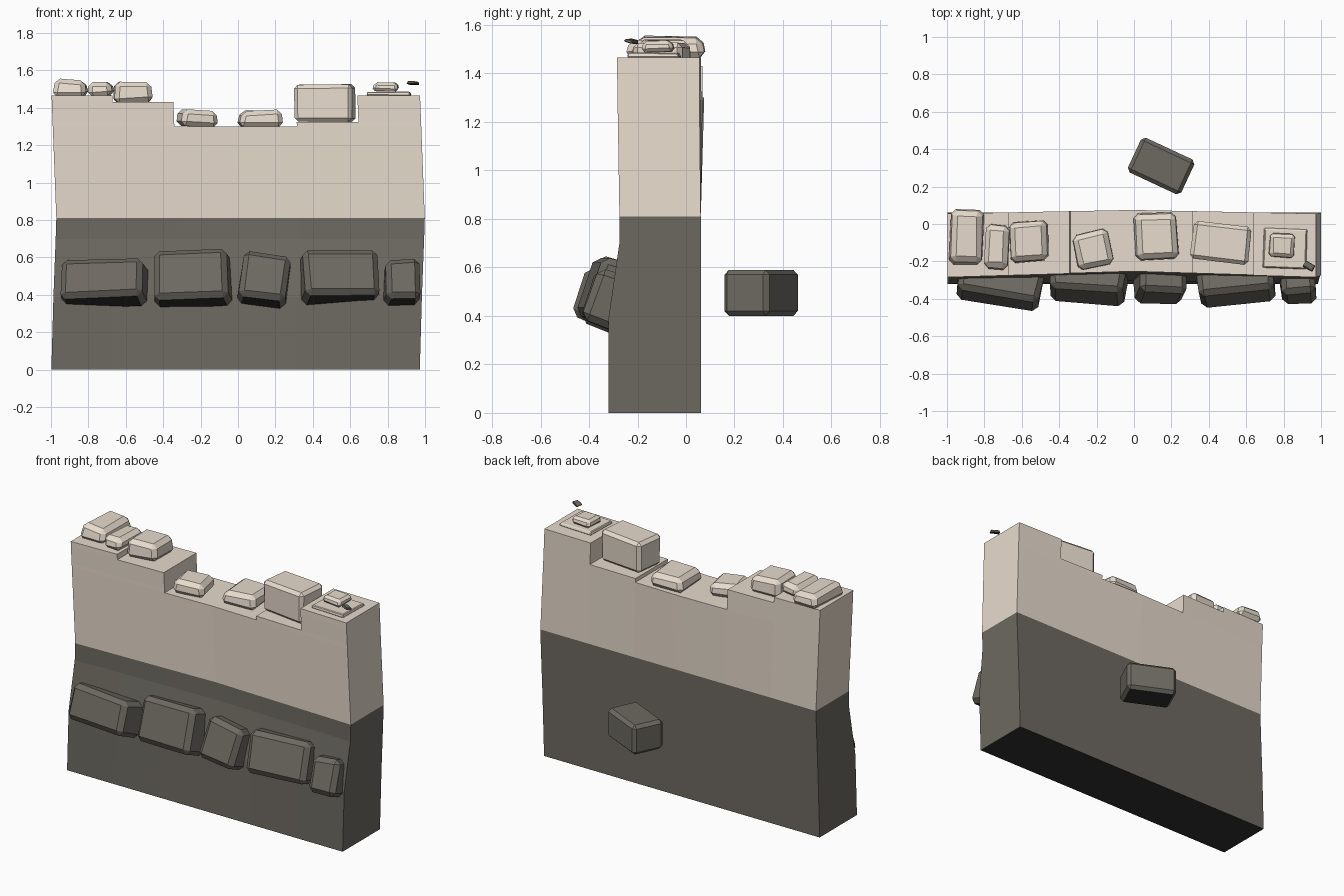
import bpy
import bmesh
import math
import random
from mathutils import Matrix, Vector

random.seed(4)
if "Cube" in bpy.data.objects:
    bpy.data.objects.remove(bpy.data.objects["Cube"])


def material(name, color):
    m = bpy.data.materials.new(name)
    m.use_nodes = True
    m.diffuse_color = (*color, 1)
    m.node_tree.nodes["Principled BSDF"].inputs["Base Color"].default_value = (*color, 1)
    return m


LIGHT = material("pale sandstone", (0.80, 0.71, 0.61))
DARK = material("dark grey stone", (0.155, 0.144, 0.122))
BLACK = material("black underside", (0.03, 0.03, 0.03))


def finish(name, bm, *mats):
    mesh = bpy.data.meshes.new(name)
    bmesh.ops.recalc_face_normals(bm, faces=bm.faces)
    bm.to_mesh(mesh)
    bm.free()
    for m in mats:
        mesh.materials.append(m)
    ob = bpy.data.objects.new(name, mesh)
    bpy.context.collection.objects.link(ob)
    return ob


# Wall: columns of cells with a stepped top, bent by a warp
COLS = [-0.985, -0.66, -0.335, 0, 0.32, 0.65, 0.985]
TOPS = [1.465, 1.43, 1.30, 1.30, 1.325, 1.465]
LEVELS = [0, 0.39, 0.70, 0.81, 1.30, 1.325, 1.43, 1.465]
FRONT = [-0.32, -0.32, -0.275, -0.275, -0.283, -0.283, -0.285, -0.285]


def wall_point(i, j, k):
    x, z = COLS[i], LEVELS[k]
    bow = 1 - abs(x)
    if j:
        y = 0.055 + 0.02 * bow if z > 0.81 else 0.061
    else:
        y = FRONT[k] + 0.03 * bow * min(z / 0.8, 1)
    shift = 0.027 * (1 - min(abs(z - 0.8) / 0.7, 1)) - 0.013
    return Vector((x + shift, y, z))


def solid(i, k):
    return 0 <= i < len(TOPS) and 0 <= k < len(LEVELS) - 1 and LEVELS[k + 1] <= TOPS[i]


def build_wall():
    bm = bmesh.new()
    verts = {}

    def quad(keys, mat):
        for key in keys:
            if key not in verts:
                verts[key] = bm.verts.new(wall_point(*key))
        bm.faces.new([verts[key] for key in keys]).material_index = mat

    for i in range(len(TOPS)):
        for k in range(len(LEVELS) - 1):
            if not solid(i, k):
                continue
            mat = 0 if LEVELS[k] >= 0.81 else 1
            for j in (0, 1):
                quad([(i, j, k), (i + 1, j, k), (i + 1, j, k + 1), (i, j, k + 1)], mat)
            for side in (0, 1):
                if not solid(i + 2 * side - 1, k):
                    s = i + side
                    quad([(s, 0, k), (s, 1, k), (s, 1, k + 1), (s, 0, k + 1)], mat)
                if not solid(i, k + 2 * side - 1):
                    s = k + side
                    quad([(i, 0, s), (i + 1, 0, s), (i + 1, 1, s), (i, 1, s)], mat if side else 2)
    finish("wall", bm, LIGHT, DARK, BLACK)


def stone(name, mat, center, size, yaw=0, pitch=0, roll=0, taper=0.88, bevel=0.025, jitter=0.008):
    """Chipped block that narrows towards its local top; dark ones are black beneath."""
    bm = bmesh.new()
    bmesh.ops.create_cube(bm, size=1)
    for v in bm.verts:
        t = taper if v.co.z > 0 else 1
        v.co = Vector((v.co.x * size[0] * t, v.co.y * size[1] * t, v.co.z * size[2]))
        v.co += Vector([random.uniform(-jitter, jitter) for _ in range(3)])
    bmesh.ops.bevel(bm, geom=bm.edges[:], offset=bevel, segments=1, affect='EDGES', profile=0.5)
    turn = [Matrix.Rotation(math.radians(a), 4, ax) for a, ax in ((yaw, 'Z'), (pitch, 'X'), (roll, 'Z'))]
    bm.transform(Matrix.Translation(center) @ turn[0] @ turn[1] @ turn[2])
    bm.normal_update()
    for f in bm.faces:
        f.material_index = int(mat == DARK and f.normal.z < -0.9)
    return finish(name, bm, mat, BLACK)


build_wall()

# Dark boulders set into the sloping front
for n, (x, z, w, h, y, yaw, roll) in enumerate([
        (-0.718, 0.468, 0.46, 0.225, -0.325, -9, 1),
        (-0.25, 0.49, 0.42, 0.29, -0.31, -5, 2),
        (0.143, 0.48, 0.265, 0.275, -0.315, 0, -8),
        (0.545, 0.497, 0.42, 0.27, -0.315, 4, 2),
        (0.878, 0.467, 0.19, 0.23, -0.315, 6, -1)], 1):
    stone(f"front_boulder_{n}", DARK, (x, y, z), (w, h, 0.18), yaw, 72, roll, 0.93, 0.028)

# Separate brick behind the wall
stone("back_brick", DARK, (0.145, 0.31, 0.495), (0.315, 0.205, 0.19), -25, taper=1, bevel=0.02, jitter=0)

# Pale stones lying along the top
for n, (x, y, z, w, d, h, yaw) in enumerate([
        (-0.897, -0.072, 1.507, 0.18, 0.30, 0.09, -3),
        (-0.735, -0.125, 1.50, 0.13, 0.245, 0.075, -4),
        (-0.56, -0.095, 1.485, 0.215, 0.225, 0.11, 4),
        (-0.22, -0.135, 1.343, 0.20, 0.205, 0.09, 12),
        (0.118, -0.068, 1.343, 0.235, 0.255, 0.088, 3)], 1):
    stone(f"top_stone_{n}", LIGHT, (x, y, z), (w, d, h), yaw)
stone("top_block", LIGHT, (0.465, -0.10, 1.425), (0.31, 0.20, 0.20), -7, taper=1, bevel=0.02, jitter=0.003)

# Small stacked slabs and a loose chip on the right end
stone("slab", LIGHT, (0.807, -0.132, 1.475), (0.235, 0.215, 0.02), -2, taper=0.95, bevel=0.004, jitter=0.002)
stone("slab_stone", LIGHT, (0.79, -0.115, 1.512), (0.14, 0.135, 0.05), -5, taper=0.85, bevel=0.015, jitter=0.005)
stone("loose_chip", DARK, (0.937, -0.225, 1.533), (0.06, 0.04, 0.014), -30, -12, 0, 0.9, 0.003, 0.002)
